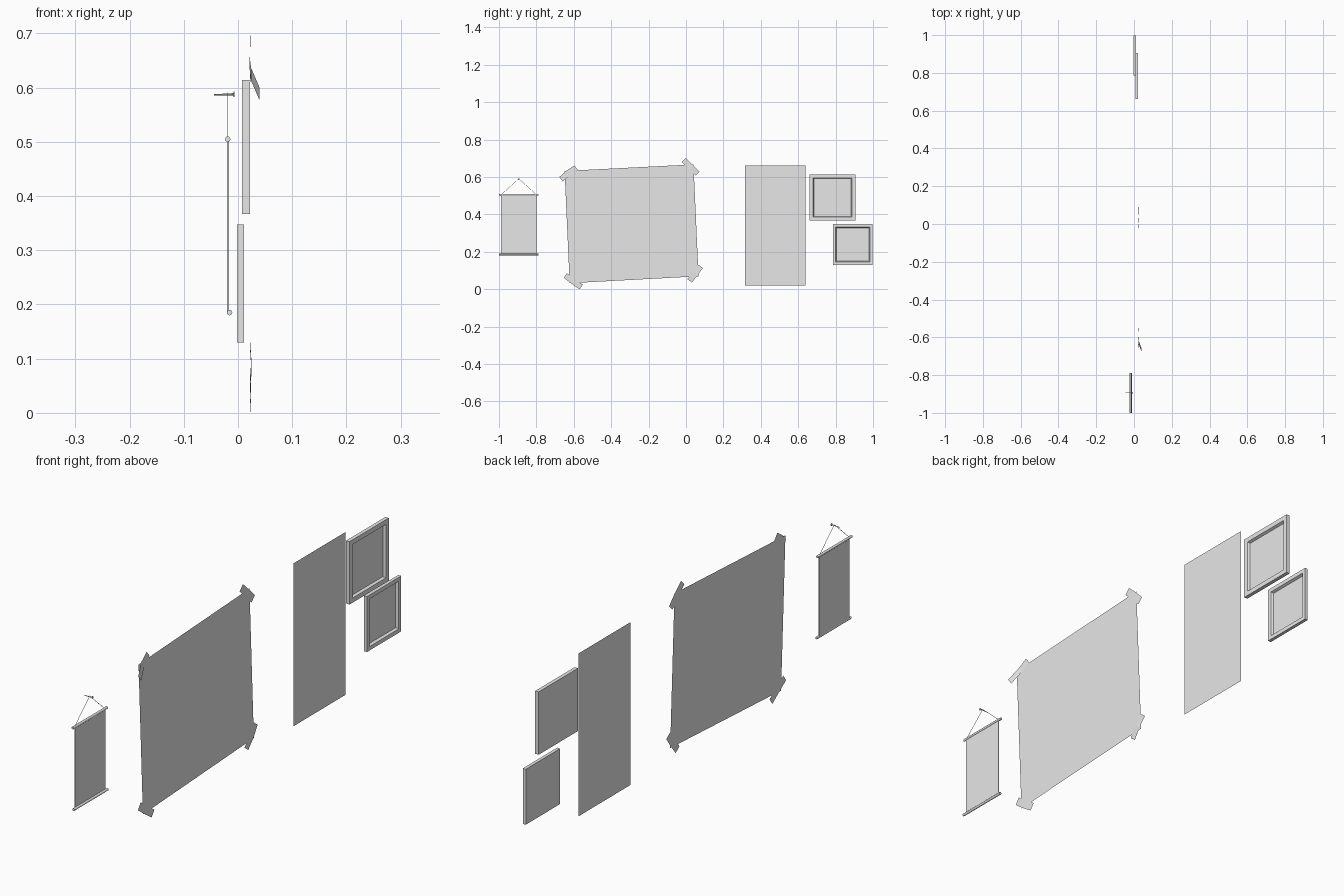
import bpy, bmesh, math
from mathutils import Vector

cube = bpy.data.objects.get("Cube")
if cube:
    bpy.data.objects.remove(cube, do_unlink=True)

grey = bpy.data.materials.new("plain grey")
grey.use_nodes = True
grey.diffuse_color = (0.8, 0.8, 0.8, 1)
grey.node_tree.nodes["Principled BSDF"].inputs["Base Color"].default_value = (0.8, 0.8, 0.8, 1)


def finish(name, bm, smooth=False):
    me = bpy.data.meshes.new(name)
    bm.to_mesh(me)
    bm.free()
    me.materials.append(grey)
    ob = bpy.data.objects.new(name, me)
    bpy.context.collection.objects.link(ob)
    if smooth:
        bpy.ops.object.select_all(action='DESELECT')
        ob.select_set(True)
        bpy.context.view_layer.objects.active = ob
        bpy.ops.object.shade_smooth_by_angle()
    return ob


def sheet(name, corners, x):
    """Flat sheet facing +x from (y, z) corners."""
    bm = bmesh.new()
    bm.faces.new([bm.verts.new((x, y, z)) for y, z in corners])
    return finish(name, bm)


def rod(name, a, b, r1, r2=None, sides=16):
    """Round bar or cone between two points."""
    a, b = Vector(a), Vector(b)
    bm = bmesh.new()
    bmesh.ops.create_cone(bm, cap_ends=True, segments=sides, radius1=r1,
                          radius2=r1 if r2 is None else r2, depth=(b - a).length)
    ob = finish(name, bm, True)
    ob.location = (a + b) / 2
    ob.rotation_euler = (b - a).to_track_quat('Z', 'Y').to_euler()
    return ob


def tape(name, path, width=0.03):
    """Bent strip following points, lying against the poster."""
    path = [Vector(p) for p in path]
    run = path[-1] - path[0]
    side = Vector((0, -run.z, run.y)).normalized() * width / 2
    bm = bmesh.new()
    rows = [(bm.verts.new(p - side), bm.verts.new(p + side)) for p in path]
    for (a, b), (c, d) in zip(rows, rows[1:]):
        bm.faces.new((a, c, d, b))
    return finish(name, bm)


def picture_frame(name, x0, x1, y0, y1, z0, z1, border, recess):
    """Box with a sunken picture panel on the +x face."""
    bm = bmesh.new()
    bmesh.ops.create_cube(bm, size=1)
    for v in bm.verts:
        v.co = ((x0 + x1) / 2 + v.co.x * (x1 - x0),
                (y0 + y1) / 2 + v.co.y * (y1 - y0),
                (z0 + z1) / 2 + v.co.z * (z1 - z0))
    bm.normal_update()
    front = max(bm.faces, key=lambda f: f.normal.x)
    bmesh.ops.inset_region(bm, faces=[front], thickness=border)
    bmesh.ops.inset_region(bm, faces=[front], thickness=0.006)
    for v in front.verts:
        v.co.x -= recess
    return finish(name, bm)


# Crooked poster
sheet("poster", [(-0.622, 0.032), (0.067, 0.069), (0.04, 0.667), (-0.649, 0.632)], 0.022)

# Tape strips on the poster corners
tape("tape_upper_front", [(0.021, -0.588, 0.65), (0.024, -0.625, 0.625), (0.04, -0.668, 0.588)])
tape("tape_upper_back", [(0.0225, -0.012, 0.69), (0.0235, 0.03, 0.65), (0.0225, 0.062, 0.618)])
tape("tape_lower_front", [(0.0225, -0.645, 0.073), (0.024, -0.6, 0.039), (0.0225, -0.56, 0.012)])
tape("tape_lower_back", [(0.0225, 0.078, 0.122), (0.025, 0.05, 0.085), (0.0225, 0.02, 0.045)])

# Plain tall poster
sheet("tall_poster", [(0.315, 0.02), (0.64, 0.02), (0.64, 0.66), (0.315, 0.66)], 0.02)

# Framed pictures
picture_frame("upper_frame", 0.007, 0.022, 0.661, 0.905, 0.367, 0.614, 0.026, 0.01)
picture_frame("lower_frame", -0.002, 0.011, 0.785, 0.998, 0.13, 0.348, 0.022, 0.01)

# Hanging scroll
bm = bmesh.new()
bmesh.ops.create_cube(bm, size=1)
for v in bm.verts:
    v.co = (-0.0185 + v.co.x * 0.003, -0.894 + v.co.y * 0.188, 0.344 + v.co.z * 0.32)
finish("scroll_paper", bm)
rod("scroll_top_rod", (-0.019, -1, 0.505), (-0.019, -0.788, 0.505), 0.005)
rod("scroll_bottom_rod", (-0.0155, -1, 0.185), (-0.0155, -0.788, 0.185), 0.005)

# Hanging string and nail
for label, y in (("front", -0.985), ("back", -0.803)):
    rod("string_" + label, (-0.019, y, 0.508), (-0.019, -0.894, 0.591), 0.0008, sides=6)
rod("nail_shaft", (-0.044, -0.894, 0.587), (-0.007, -0.894, 0.588), 0.001, 0.002, sides=8)
rod("nail_head", (-0.008, -0.894, 0.588), (-0.006, -0.894, 0.588), 0.005, sides=12)
